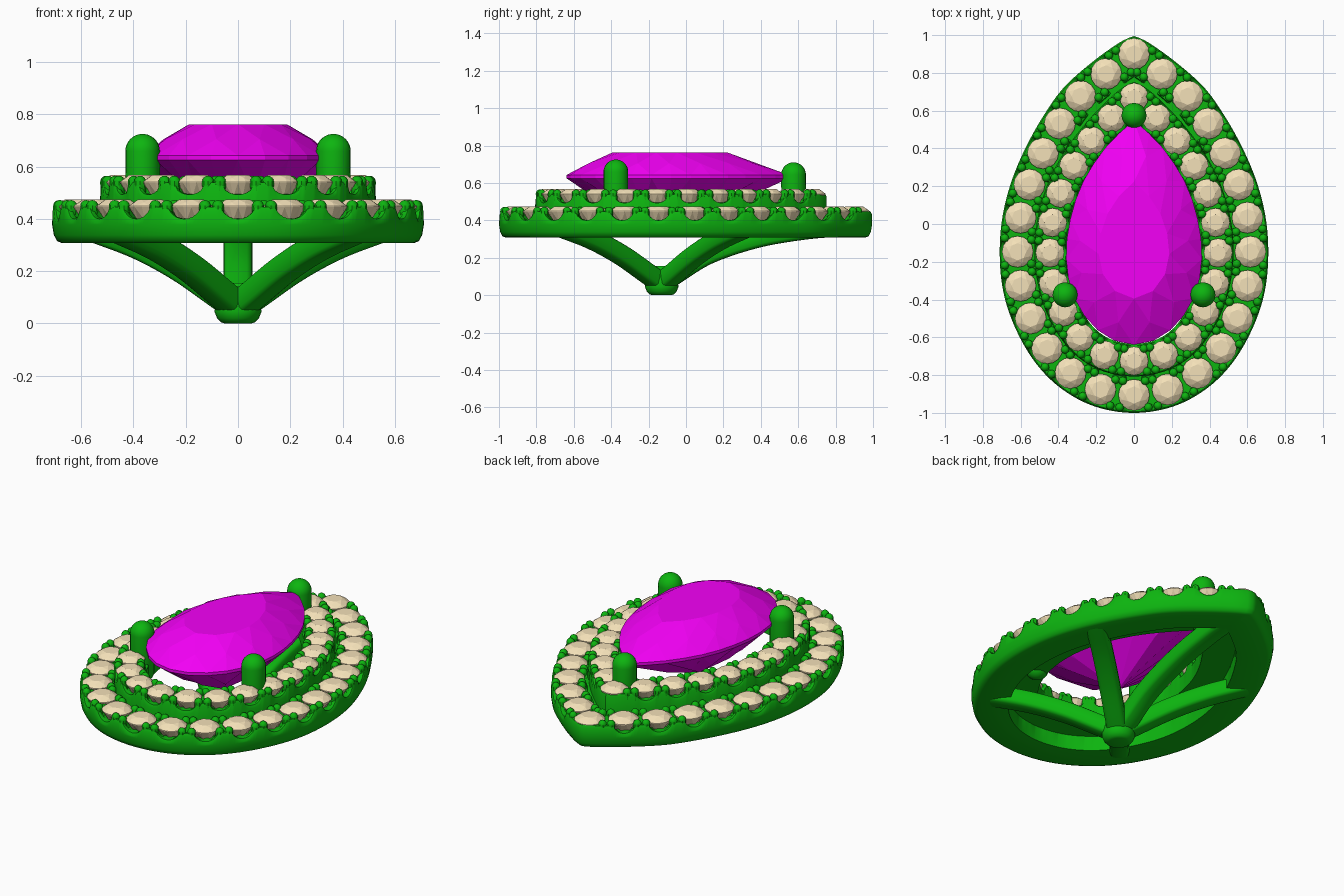
import bpy, bmesh, math
from mathutils import Vector

if "Cube" in bpy.data.objects:
    bpy.data.objects.remove(bpy.data.objects["Cube"])


def material(name, rgb):
    m = bpy.data.materials.new(name)
    m.diffuse_color = (*rgb, 1)
    m.use_nodes = True
    m.node_tree.nodes["Principled BSDF"].inputs["Base Color"].default_value = m.diffuse_color
    return m


METAL = material("green_metal", (0.004, 0.46, 0.005))
CENTRE = material("magenta_gem", (0.9, 0.0, 0.92))
ACCENT = material("cream_gem", (0.9, 0.75, 0.48))


def finish(bm, name, mat, smooth=True):
    bmesh.ops.recalc_face_normals(bm, faces=bm.faces)
    me = bpy.data.meshes.new(name)
    bm.to_mesh(me)
    bm.free()
    me.materials.append(mat)
    ob = bpy.data.objects.new(name, me)
    bpy.context.collection.objects.link(ob)
    if smooth:
        bpy.ops.object.select_all(action='DESELECT')
        ob.select_set(True)
        bpy.context.view_layer.objects.active = ob
        bpy.ops.object.shade_smooth_by_angle(angle=math.radians(40))
    return ob


def spline(pts, last, n=12):
    """Catmull-Rom curve; 'last' is the phantom point after the end."""
    p = [Vector(q) for q in pts]
    p = [2 * p[0] - p[1]] + p + [Vector(last)]
    out = []
    for a, b, c, d in zip(p, p[1:], p[2:], p[3:]):
        for k in range(n):
            t = k / n
            out.append(0.5 * (2 * b + (c - a) * t + (2 * a - 5 * b + 4 * c - d) * t**2
                              + (3 * b - a - 3 * c + d) * t**3))
    return out + [p[-2]]


def pear(half, n):
    """Closed pear outline of n evenly spaced points, from the tip down the right."""
    d = spline(half, (-half[-2][0], half[-2][1]), 24)
    acc = [0]
    for a, b in zip(d, d[1:]):
        acc.append(acc[-1] + (b - a).length)
    right, j = [], 0
    for i in range(n // 2 + 1):
        s = acc[-1] * i * 2 / n
        while j < len(d) - 2 and acc[j + 1] < s:
            j += 1
        right.append(d[j].lerp(d[j + 1], (s - acc[j]) / (acc[j + 1] - acc[j])))
    return right + [Vector((-p.x, p.y)) for p in right[-2:0:-1]]


def offset(loop, i, d):
    """Point at distance d outside the outline, kept on its own side of the mirror line."""
    n = len(loop)
    i %= n
    t = (loop[(i + 4) % n] - loop[i - 4]).normalized()
    p = loop[i] + Vector((-t.y, t.x)) * d
    p.x = max(0, p.x) if i <= n // 2 else min(0, p.x)
    return p


def skin(bm, rings, close_ends=False):
    rows = [[bm.verts.new(v) for v in r] for r in rings]
    pairs = list(zip(rows, rows[1:])) + ([] if close_ends else [(rows[-1], rows[0])])
    for a, b in pairs:
        for k in range(len(a)):
            m = (k + 1) % len(a)
            bm.faces.new((a[k], a[m], b[m], b[k]))
    if close_ends:
        bm.faces.new(rows[0])
        bm.faces.new(rows[-1])


def gem(bm, g, c, table, z):
    """Brilliant cut on girdle outline g; z = table, bezel, girdle top/bottom, pavilion, culet."""
    n = len(g) // 2
    ring = lambda idx, s, h: [bm.verts.new((*(c + (g[i % (2 * n)] - c) * s), h)) for i in idx]
    even, odd, full = range(0, 2 * n, 2), range(1, 2 * n, 2), range(2 * n)
    t, b = ring(even, table, z[0]), ring(odd, 0.8, z[1])
    gt, gb = ring(full, 1, z[2]), ring(full, 1, z[3])
    p, cu = ring(odd, 0.6, z[4]), bm.verts.new((*c, z[5]))
    f = bm.faces.new
    f(t)
    for i in range(n):
        j, k = 2 * i, (2 * i + 2) % (2 * n)
        f((t[i], b[i], t[(i + 1) % n]))
        f((t[i], b[i - 1], gt[j], b[i]))
        f((cu, p[i - 1], gb[j], p[i]))
        for r, q in ((b, gt), (p, gb)):
            f((r[i], q[j], q[j + 1]))
            f((r[i], q[j + 1], q[k]))
        for a, e in ((j, j + 1), (j + 1, k)):
            f((gt[a], gt[e], gb[e], gb[a]))


def capsule(bm, x, y, r, bottom, top, seg=8):
    """Upright round-topped pin."""
    vs = bmesh.ops.create_uvsphere(bm, u_segments=seg, v_segments=seg, radius=r)['verts']
    for v in vs:
        z = top - r + v.co.z if v.co.z > -1e-5 else bottom + r + v.co.z
        v.co = (v.co.x + x, v.co.y + y, z)


def halo(name, half, count, w, r, z0, top, flange):
    """Scalloped pear ring with a row of round stones and paired bead prongs."""
    per = 12
    loop = pear(half, count * per)
    lip, step = top - 0.026, (loop[5] - loop[4]).length
    bm = bmesh.new()
    rings = []
    for i in range(len(loop)):
        u = (i + per // 2) % per - per // 2
        x = abs(u) * step
        cut = 0.046 * math.sqrt(max(0, 1 - (x / 0.053)**2))
        out = 0 if min(i, len(loop) - i) < per // 2 else cut   # tip stays closed
        seat = top - (0.07 if x < 0.06 else 0.035)
        prof = [(-1.1, z0), (-1.1, lip - 0.05), (-1, lip - cut), (-0.74, lip - cut),
                (-0.64, seat), (0.64, seat),
                (0.74, lip - out), (0.92, lip - out), (1, lip - out - 0.015)]
        if flange:   # lower ledge tucked into the next halo
            prof += [(1, z0 + 0.03), (1.45, z0 + 0.028), (1.45, z0), (1, z0)]
        else:        # rounded lower edge
            prof += [(1, z0 + 0.07), (0.93, z0 + 0.03), (0.8, z0 + 0.007), (0.62, z0)]
        rings.append([(*offset(loop, i, d * w), z) for d, z in prof])
    skin(bm, rings)
    finish(bm, name + "_halo_ring", METAL)

    stones, beads = bmesh.new(), bmesh.new()
    for k in range(count):
        c = loop[k * per]
        circle = [c + r * Vector((math.sin(a), math.cos(a)))
                  for a in (math.pi * q / 8 for q in range(16))]
        gem(stones, circle, c, 0.55,
            [top + 0.003, top - 0.009, top - 0.023, top - 0.027, top - 0.08, top - 0.12])
        mid = k * per + per // 2
        for di in (-1.5, 1.5):
            for d in (-0.74, 0.74):
                a, b = (offset(loop, mid + s, d * w) for s in (math.floor(di), math.ceil(di)))
                p = (a + b) / 2
                capsule(beads, p.x, p.y, 0.023, top - 0.085, top)
    finish(stones, name + "_halo_stones", ACCENT, False)
    finish(beads, name + "_halo_bead_prongs", METAL)


# two stepped halos
halo("outer", [(0, 0.9), (0.153, 0.79), (0.3, 0.66), (0.4, 0.52), (0.487, 0.365), (0.557, 0.2),
               (0.602, 0.026), (0.616, -0.153), (0.6, -0.333), (0.547, -0.5), (0.455, -0.665),
               (0.335, -0.79), (0.18, -0.875), (0, -0.905)], 26, 0.095, 0.083, 0.308, 0.472, False)
halo("inner", [(0, 0.67), (0.12, 0.56), (0.235, 0.43), (0.32, 0.305), (0.39, 0.16), (0.432, 0.005),
               (0.445, -0.153), (0.425, -0.32), (0.37, -0.476), (0.278, -0.61), (0.155, -0.695),
               (0, -0.725)], 22, 0.082, 0.076, 0.395, 0.565, True)

# large pear centre stone
bm = bmesh.new()
girdle = pear([(0, 0.55), (0.12, 0.44), (0.21, 0.325), (0.29, 0.18), (0.343, 0), (0.36, -0.17),
               (0.335, -0.34), (0.26, -0.49), (0.14, -0.6), (0, -0.64)], 28)
gem(bm, girdle, Vector((0, -0.13)), 0.52, [0.762, 0.705, 0.642, 0.625, 0.48, 0.33])
finish(bm, "centre_stone", CENTRE, False)

# three claws holding the centre stone
bm = bmesh.new()
for x, y, top in ((-0.365, -0.375, 0.725), (0.365, -0.375, 0.725), (0, 0.575, 0.71)):
    capsule(bm, x, y, 0.066, 0.37, top, 20)
finish(bm, "centre_claws", METAL)

# five curved struts under the halo, meeting at a rounded hub: two front, two rear, one to the tip
short = [(-0.03, 0.045), (0.09, 0.11), (0.28, 0.212), (0.48, 0.295), (0.7, 0.36)]
long = [(-0.03, 0.045), (0.07, 0.105), (0.25, 0.215), (0.5, 0.3), (0.75, 0.345), (0.97, 0.365)]
for name, path, dx, dy in (("front_left", short, -0.65, -0.76), ("front_right", short, 0.65, -0.76),
                           ("rear_left", short, -0.77, 0.64), ("rear_right", short, 0.77, 0.64),
                           ("tip", long, 0, 1)):
    p = spline(path, 2 * Vector(path[-1]) - Vector(path[-2]), 8)
    rings = []
    for i, q in enumerate(p):
        t = (p[min(i + 1, len(p) - 1)] - p[max(i - 1, 0)]).normalized()
        ring = []
        for k in range(16):
            c, s = math.cos(k * math.pi / 8), math.sin(k * math.pi / 8)
            a = 0.055 * math.copysign(abs(c)**0.5, c)
            h = 0.05 * math.copysign(abs(s)**0.5, s)
            r, z = q.x - t.y * h, max(0.004, q.y + t.x * h)
            ring.append((dx * r - dy * a, dy * r + dx * a - 0.13, z))
        rings.append(ring)
    bm = bmesh.new()
    skin(bm, rings, True)
    finish(bm, name + "_strut", METAL)

bm = bmesh.new()
rings = [[(r * math.cos(k * math.pi / 12), r * math.sin(k * math.pi / 12) - 0.13, z)
          for k in range(24)]
         for r, z in ((0.05, 0), (0.066, 0.005), (0.08, 0.02), (0.09, 0.045), (0.08, 0.11), (0.05, 0.155))]
skin(bm, rings, True)
finish(bm, "strut_hub", METAL)
